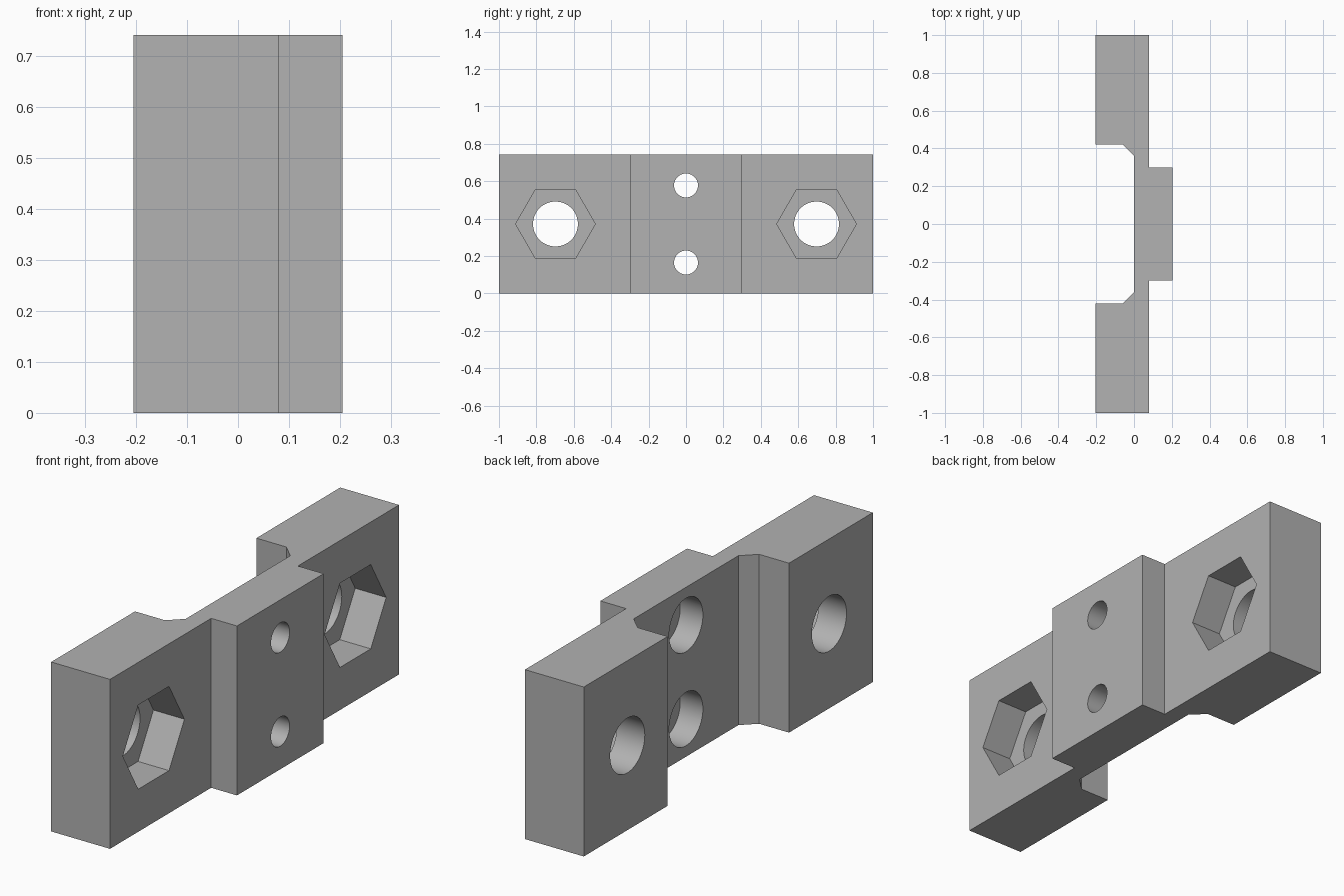
import bpy
import bmesh
import math

cube = bpy.data.objects.get("Cube")
if cube:
    bpy.data.objects.remove(cube, do_unlink=True)

HEIGHT = 0.742
MID = HEIGHT / 2

grey = bpy.data.materials.new("plain_grey")
grey.use_nodes = True
colour = (0.445, 0.445, 0.445, 1)
grey.diffuse_color = colour
grey.node_tree.nodes["Principled BSDF"].inputs["Base Color"].default_value = colour

# Bracket body: half outline mirrored across y = 0, then extruded upwards
half = [(0.205, 0), (0.205, 0.3), (0.08, 0.3), (0.08, 1), (-0.205, 1),
        (-0.205, 0.42), (-0.06, 0.42), (0, 0.362)]
outline = half[1:] + [(x, -y) for x, y in reversed(half[1:])]
bm = bmesh.new()
base = bm.faces.new([bm.verts.new((x, y, 0)) for x, y in outline])
extruded = bmesh.ops.extrude_face_region(bm, geom=[base])
top = [v for v in extruded["geom"] if isinstance(v, bmesh.types.BMVert)]
bmesh.ops.translate(bm, verts=top, vec=(0, 0, HEIGHT))
bmesh.ops.recalc_face_normals(bm, faces=bm.faces)
mesh = bpy.data.meshes.new("mounting_bracket")
bm.to_mesh(mesh)
bm.free()
mesh.materials.append(grey)
bracket = bpy.data.objects.new("mounting_bracket", mesh)
bpy.context.collection.objects.link(bracket)


def cut(x_from, x_to, y, z, radius, sides=64):
    """Cut a straight prism or round hole along x."""
    bpy.ops.mesh.primitive_cylinder_add(
        vertices=sides, radius=radius, depth=x_to - x_from,
        location=((x_from + x_to) / 2, y, z), rotation=(0, math.pi / 2, 0))
    cutter = bpy.context.object
    cutter.name = "hole_cutter"
    cutter.hide_render = True
    cutter.data.materials.append(grey)
    mod = bracket.modifiers.new("hole", 'BOOLEAN')
    mod.operation = 'DIFFERENCE'
    mod.solver = 'EXACT'
    mod.object = cutter
    bpy.ops.object.select_all(action='DESELECT')
    bracket.select_set(True)
    bpy.context.view_layer.objects.active = bracket
    bpy.ops.object.modifier_apply(modifier=mod.name)
    bpy.data.objects.remove(cutter, do_unlink=True)


# Bolt holes with hexagonal nut pockets in the two ends
for side in (-1, 1):
    cut(-0.4, 0.4, side * 0.698, MID, 0.12)
    cut(-0.07, 0.4, side * 0.698, MID, 0.213, 6)

# Counterbored screw holes in the centre block
for side in (-1, 1):
    z = MID + side * 0.206
    cut(-0.4, 0.4, 0, z, 0.064)
    cut(-0.1, 0.11, 0, z, 0.117)

bpy.ops.object.shade_smooth_by_angle(angle=math.radians(30))
